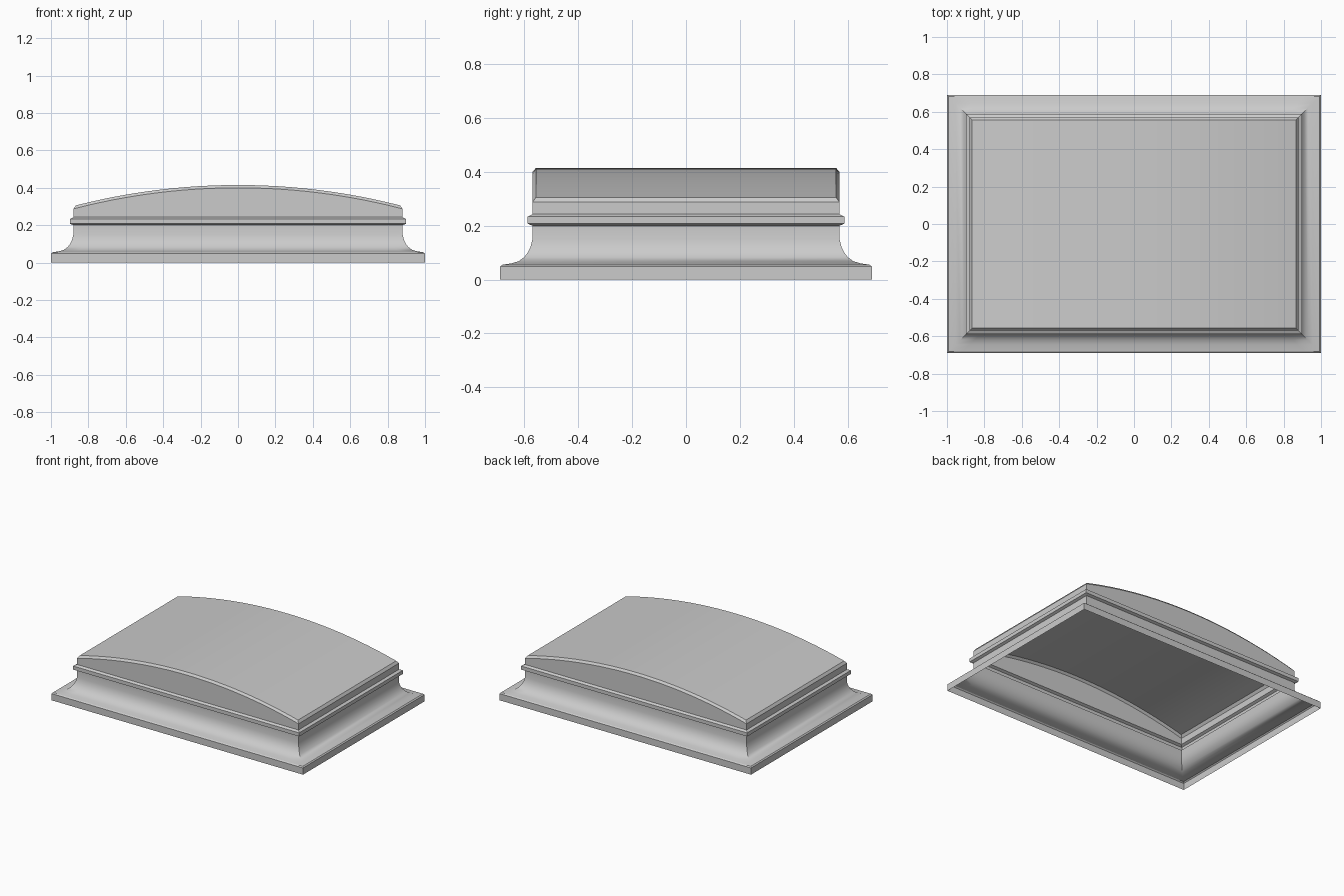
import bpy, math

if "Cube" in bpy.data.objects:
    bpy.data.objects.remove(bpy.data.objects["Cube"])

HX, HY = 1.0, 0.69      # half sizes of the base rim
N = 24                  # segments along the arched direction
APEX, EDGE, SPAN = 0.415, 0.305, 0.87
SAG = APEX - EDGE
R = (SPAN ** 2 + SAG ** 2) / (2 * SAG)


def arch(x):
    return APEX - R + math.sqrt(R * R - x * x)


def loop(inset, z):
    """Rectangular loop; z is a height or a function of x."""
    hx, hy = HX - inset, HY - inset
    xs = [-hx + 2 * hx * i / N for i in range(N + 1)]
    height = z if callable(z) else (lambda x: z)
    front = [(x, -hy, height(x)) for x in xs]
    back = [(x, hy, height(x)) for x in reversed(xs)]
    return front + back


def shell(name, profile, cap=False):
    """Skin stacked loops into an open shell, optionally closing the top."""
    verts, faces = [], []
    m = 2 * (N + 1)
    for inset, z in profile:
        verts += loop(inset, z)
    for k in range(len(profile) - 1):
        for i in range(m):
            j = (i + 1) % m
            faces.append((k * m + i, k * m + j, (k + 1) * m + j, (k + 1) * m + i))
    if cap:
        b = (len(profile) - 1) * m
        for i in range(N):
            faces.append((b + i, b + i + 1, b + m - 2 - i, b + m - 1 - i))
    mesh = bpy.data.meshes.new(name)
    mesh.from_pydata(verts, [], faces)
    mesh.update()
    ob = bpy.data.objects.new(name, mesh)
    bpy.context.collection.objects.link(ob)
    bpy.ops.object.select_all(action='DESELECT')
    ob.select_set(True)
    bpy.context.view_layer.objects.active = ob
    bpy.ops.object.shade_smooth_by_angle(angle=math.radians(30))
    return ob


# Base rim and concave flared skirt
flare = [(0.045, 0.061), (0.07, 0.069), (0.09, 0.084), (0.104, 0.103),
         (0.113, 0.122), (0.12, 0.15)]
shell("flared_base", [(0, 0), (0, 0.048), (0.008, 0.055)] + flare + [(0.12, 0.2)])

# Arched lid with a raised trim band and bevelled top edge
band = [(0.12, 0.2), (0.102, 0.208), (0.102, 0.234), (0.12, 0.243)]
shell("arched_lid", band + [(0.12, lambda x: arch(x) - 0.015),
                            (0.133, arch)], cap=True)
